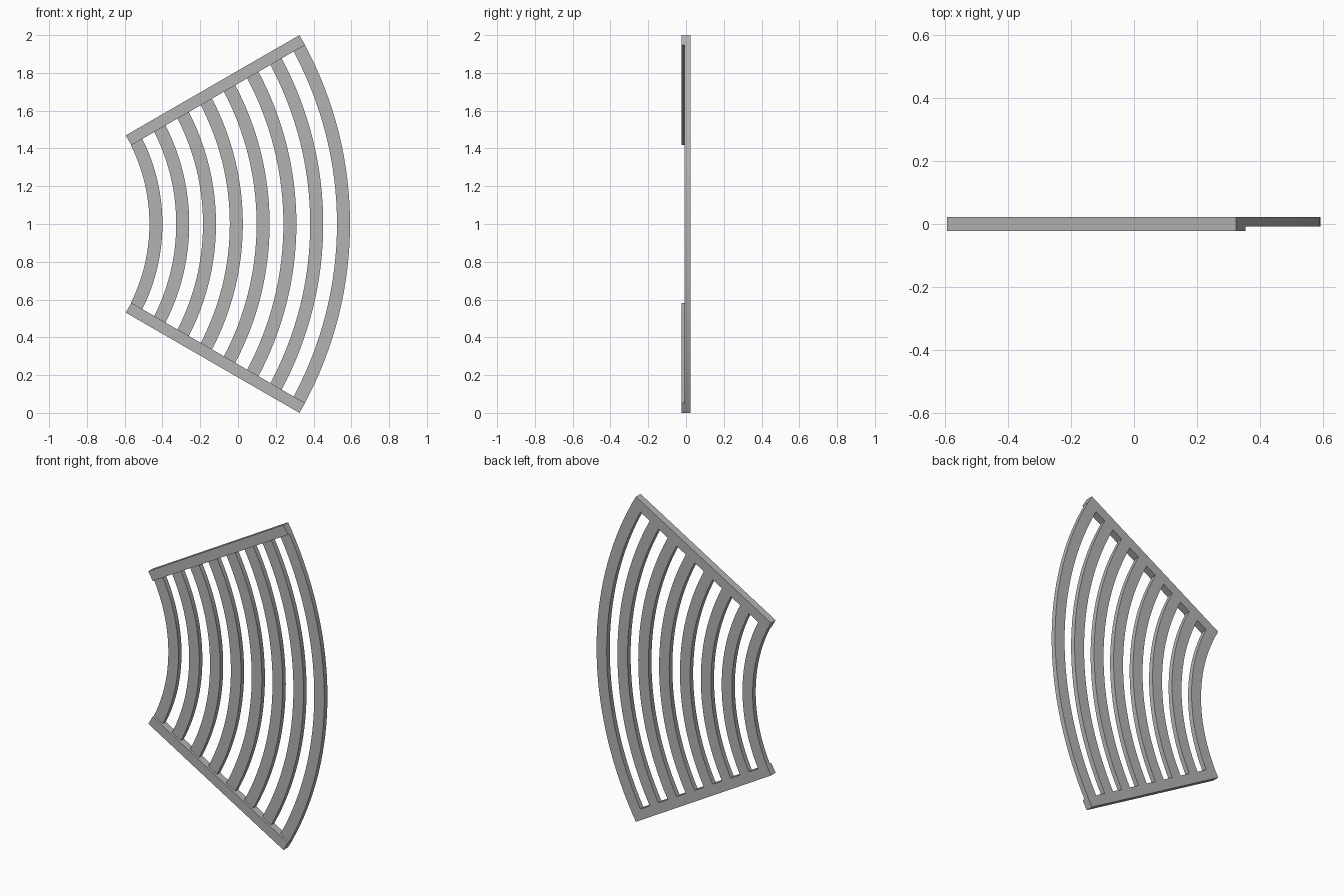
import bpy, bmesh
from math import sin, cos, asin, radians

cube = bpy.data.objects.get("Cube")
if cube:
    bpy.data.objects.remove(cube, do_unlink=True)

CENTRE_X, CENTRE_Z = -1.407, 1.0      # common centre of all arcs
INNER, OUTER = 0.938, 2.0             # radii of the sector
HALF = radians(30)
BAR, SLAT, COUNT = 0.06, 0.069, 8     # bar width, slat width, slat count
FRONT, STEP, BACK = -0.0225, -0.0075, 0.0225
SEGMENTS = 32

grey = bpy.data.materials.new("light_grey")
grey.use_nodes = True
colour = (0.45, 0.45, 0.45, 1)
grey.diffuse_color = colour
grey.node_tree.nodes["Principled BSDF"].inputs["Base Color"].default_value = colour


def extruded(name, outline, y0, y1):
    """Prism from an outline of (x, z) points measured from the arc centre."""
    bm = bmesh.new()
    base = bm.faces.new([bm.verts.new((x + CENTRE_X, y0, z + CENTRE_Z)) for x, z in outline])
    extra = bmesh.ops.extrude_face_region(bm, geom=[base], use_keep_orig=True)
    moved = [v for v in extra["geom"] if isinstance(v, bmesh.types.BMVert)]
    bmesh.ops.translate(bm, verts=moved, vec=(0, y1 - y0, 0))
    bmesh.ops.recalc_face_normals(bm, faces=bm.faces)
    mesh = bpy.data.meshes.new(name)
    bm.to_mesh(mesh)
    bm.free()
    mesh.materials.append(grey)
    obj = bpy.data.objects.new(name, mesh)
    bpy.context.collection.objects.link(obj)
    return obj


def arc(radius):
    """Arc that ends on the inner faces of the two bars."""
    end = HALF - asin(BAR / radius)
    angles = [end * (2 * i / SEGMENTS - 1) for i in range(SEGMENTS + 1)]
    return [(radius * cos(a), radius * sin(a)) for a in angles]


# Curved slats, set back from the front of the bars
pitch = (OUTER - INNER - SLAT) / (COUNT - 1)
for i in range(COUNT):
    r = INNER + i * pitch
    slat = extruded(f"curved_slat_{i + 1}", arc(r) + arc(r + SLAT)[::-1], STEP, BACK)
    bpy.ops.object.select_all(action='DESELECT')
    slat.select_set(True)
    bpy.context.view_layer.objects.active = slat
    bpy.ops.object.shade_smooth_by_angle(angle=radians(30))

# Straight end bars along the two radial edges
for name, side in (("top_bar", 1), ("bottom_bar", -1)):
    corners = [(INNER, 0), (OUTER, 0), (OUTER, BAR), (INNER, BAR)]
    outline = [(r * cos(HALF) + w * sin(HALF), side * (r * sin(HALF) - w * cos(HALF)))
               for r, w in corners]
    extruded(name, outline, FRONT, BACK)
